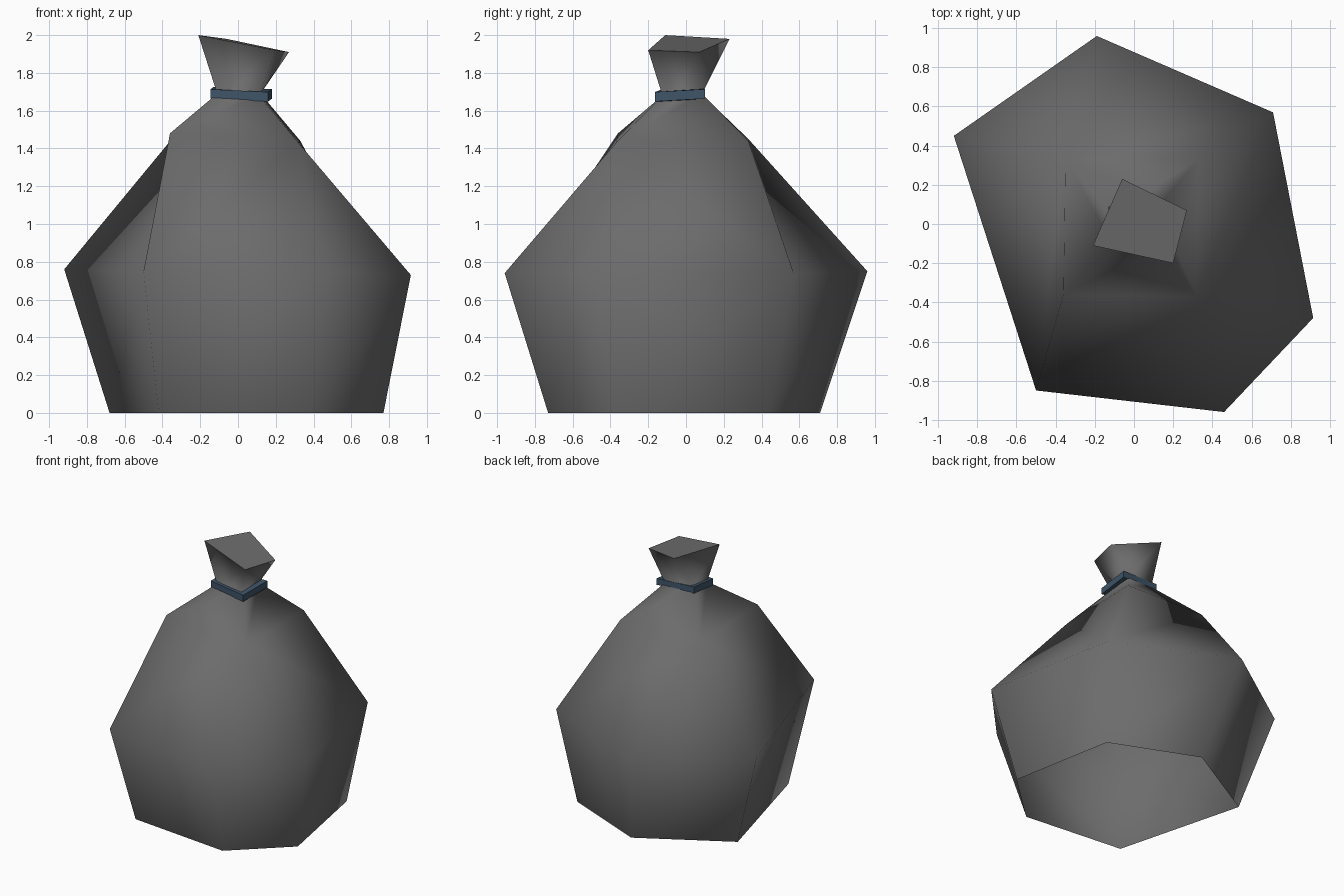
import bpy

if "Cube" in bpy.data.objects:
    bpy.data.objects.remove(bpy.data.objects["Cube"])


def material(name, rgb):
    m = bpy.data.materials.new(name)
    m.diffuse_color = (*rgb, 1)
    m.use_nodes = True
    m.node_tree.nodes["Principled BSDF"].inputs["Base Color"].default_value = m.diffuse_color
    return m


def make(name, verts, faces, mat, smooth):
    me = bpy.data.meshes.new(name)
    me.from_pydata(verts, [], faces)
    me.materials.append(mat)
    for p in me.polygons:
        p.use_smooth = smooth
    me.update()
    ob = bpy.data.objects.new(name, me)
    bpy.context.collection.objects.link(ob)
    return ob


def bridge(a, b):
    """Quads between two equal loops of indices (a below b, counter-clockwise)."""
    n = len(a)
    return [(a[i], a[(i + 1) % n], b[(i + 1) % n], b[i]) for i in range(n)]


sack_grey = material("sack grey", (0.15, 0.15, 0.15))
tie_blue = material("tie blue", (0.05, 0.09, 0.14))

# Sack rings, counter-clockwise from the front left corner
base = [(-.42, -.65, 0), (.38, -.73, 0), (.77, -.37, 0),
        (.62, .44, 0), (-.03, .71, 0), (-.68, .34, 0)]
belly = [(-.5, -.85, .75), (.46, -.96, .74), (.915, -.48, .73),
         (.71, .57, .74), (-.19, .96, .75), (-.92, .45, .76)]
shoulder = [(-.36, -.36, 1.48), (.32, -.37, 1.43), (.33, .33, 1.44), (-.35, .33, 1.45)]
neck = [(-.11, -.10, 1.69), (.11, -.125, 1.68), (.12, .085, 1.69), (-.10, .07, 1.70)]
mouth = [(-.21, -.11, 2.0), (.2, -.2, 1.92), (.27, .07, 1.91), (-.06, .23, 1.98)]

verts = base + belly + shoulder + neck + mouth
B, M = list(range(6)), list(range(6, 12))
S, N, T = list(range(12, 16)), list(range(16, 20)), list(range(20, 24))

# Open-bottomed sack skin
faces = bridge(B, M) + bridge(S, N) + bridge(N, T)
# Six-sided belly gathers into the four-sided shoulder in two fans and four corners
for k, s in ((0, 0), (3, 2)):
    left, mid, right = S[s - 1], S[s], S[s + 1]
    m = M[k]
    faces += [(m, mid, left), (m, right, mid), (m, M[k + 1], right),
              (M[k + 1], M[k + 2], right), (M[k - 1], m, left)]
make("sack", verts, faces, sack_grey, True)

# Flat cap over the mouth
make("mouth_cap", mouth, [(0, 1, 2, 3)], sack_grey, False)

# Tie: tilted square band around the neck
outer = [(-.145, -.125), (.16, -.165), (.18, .10), (-.13, .09)]


def tie_ring(scale, dz):
    return [(x * scale, y * scale, 1.69 - .04 * x + .06 * y + dz) for x, y in outer]


h = .025
tv = tie_ring(1, -h) + tie_ring(1, h) + tie_ring(.65, h) + tie_ring(.65, -h)
loops = [list(range(i * 4, i * 4 + 4)) for i in range(4)]
tf = []
for i in range(4):
    tf += bridge(loops[i], loops[(i + 1) % 4])
make("neck_tie", tv, tf, tie_blue, False)
